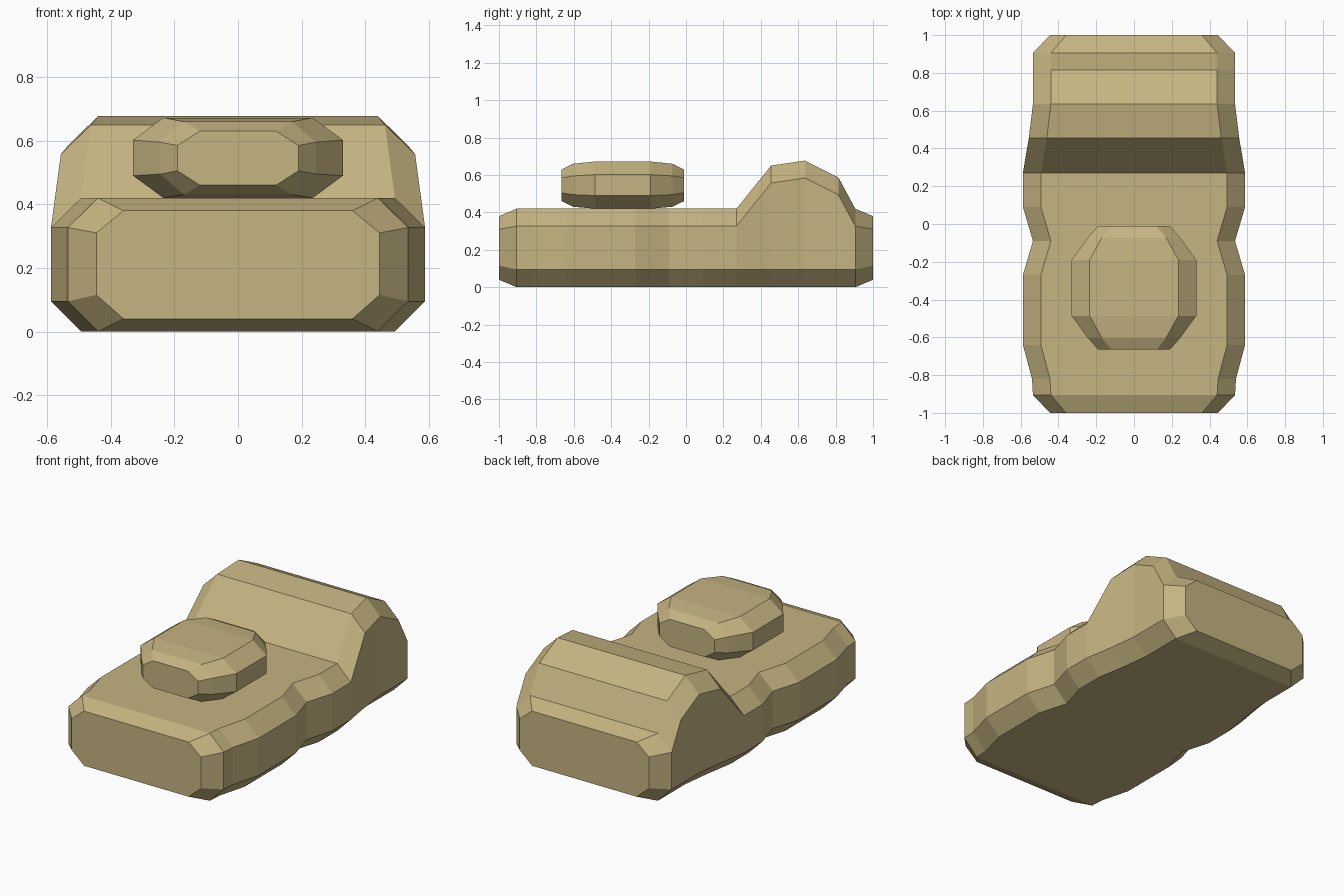
import bpy, bmesh

if "Cube" in bpy.data.objects:
    bpy.data.objects.remove(bpy.data.objects["Cube"])

mat = bpy.data.materials.new("tan")
mat.diffuse_color = (0.56, 0.46, 0.22, 1)
mat.use_nodes = True
mat.node_tree.nodes["Principled BSDF"].inputs["Base Color"].default_value = mat.diffuse_color


def loft(name, stations):
    """Skin chamfered-rectangle sections along y.
    Station: y, half width, flat half width, bottom, lower side, upper side, top."""
    bm = bmesh.new()
    rings = []
    for y, w, f, b, lo, hi, t in stations:
        pts = [(f, b), (w, lo), (w, hi), (f, t), (-f, t), (-w, hi), (-w, lo), (-f, b)]
        rings.append([bm.verts.new((x, y, z)) for x, z in pts])
    for r, s in zip(rings, rings[1:]):
        for i in range(8):
            j = (i + 1) % 8
            bm.faces.new((r[i], r[j], s[j], s[i]))
    bm.faces.new(rings[0])
    bm.faces.new(rings[-1])
    bmesh.ops.recalc_face_normals(bm, faces=bm.faces)
    mesh = bpy.data.meshes.new(name)
    bm.to_mesh(mesh)
    bm.free()
    mesh.materials.append(mat)
    obj = bpy.data.objects.new(name, mesh)
    bpy.context.collection.objects.link(obj)
    return obj


# Body: flat waisted slab that rises into a hump at the back
body = [(-1.0, 0.445, 0.36, 0.04, 0.115, 0.31, 0.38)]
for y, w, top in [(-0.905, 0.535, 0.42), (-0.82, 0.54, 0.42), (-0.64, 0.588, 0.42),
                  (-0.27, 0.588, 0.42), (-0.09, 0.535, 0.42), (0.09, 0.588, 0.42),
                  (0.27, 0.588, 0.42), (0.455, 0.557, 0.65), (0.635, 0.535, 0.677),
                  (0.815, 0.535, 0.587), (0.905, 0.535, 0.42)]:
    body.append((y, w, w - 0.095, 0.0, 0.095, top - 0.093, top))
body.append((1.0, 0.445, 0.36, 0.04, 0.115, 0.31, 0.38))
loft("body", body)

# Raised octagonal pad, symmetric front to back about its centre
half = [(-0.327, 0.19, 0.12, 0.46, 0.505, 0.585, 0.63),
        (-0.265, 0.245, 0.17, 0.43, 0.495, 0.595, 0.66),
        (-0.148, 0.33, 0.235, 0.42, 0.49, 0.602, 0.672)]
pad = half + [(-s[0], *s[1:]) for s in reversed(half)]
loft("top_pad", [(s[0] - 0.338, *s[1:]) for s in pad])
